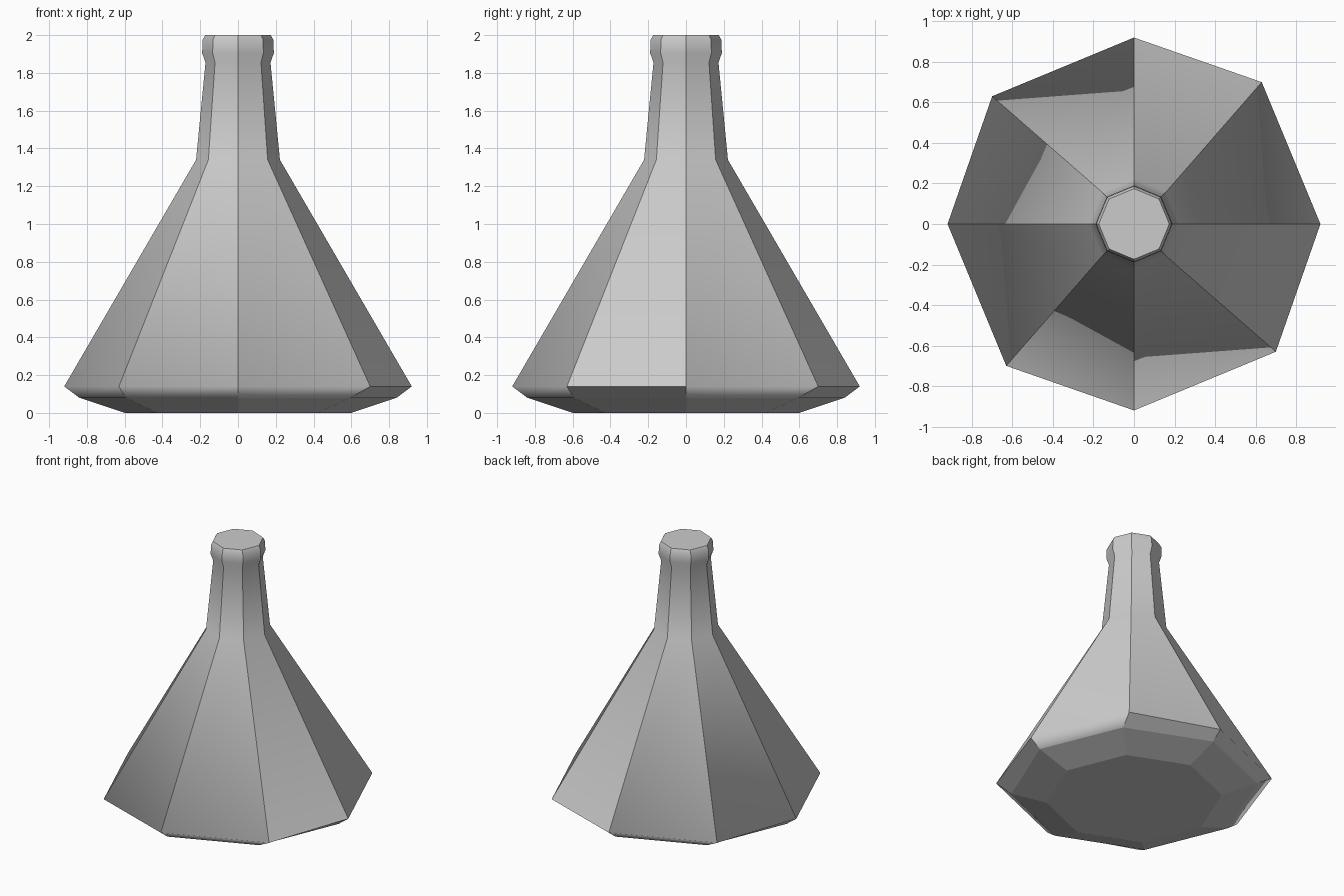
import bpy, bmesh, math

if "Cube" in bpy.data.objects:
    bpy.data.objects.remove(bpy.data.objects["Cube"])

# Profile of the flask: (radius, height)
profile = [(0.60, 0), (0.84, 0.08), (0.92, 0.14), (0.222, 1.34),
           (0.172, 1.855), (0.19, 1.905), (0.187, 1.975), (0.174, 2.0)]
SIDES, RIM = 8, 2

bm = bmesh.new()
rings = []
for k, (r, z) in enumerate(profile):
    ring = []
    for i in range(SIDES):
        a, rr = i * math.tau / SIDES, r
        # the widest rim has its diagonal corners slightly twisted outward
        if k == RIM and i % 2:
            a, rr = a + math.radians(3), 0.942
        ring.append(bm.verts.new((rr * math.cos(a), rr * math.sin(a), z)))
    rings.append(ring)

# Flat base and mouth
bm.faces.new(rings[0][::-1])
bm.faces.new(rings[-1])

# Walls: smooth along the height above the foot, crisp between sides
for k in range(len(rings) - 1):
    for i in range(SIDES):
        j = (i + 1) % SIDES
        lo, hi = rings[k], rings[k + 1]
        f = bm.faces.new((lo[i], lo[j], hi[j], hi[i]))
        f.smooth = k > 0
        bm.edges.get((lo[i], hi[i])).smooth = False

# Crisp edges at the mouth, foot and two rim segments
crisp = [(0, i) for i in range(SIDES)] + [(1, i) for i in range(SIDES)]
crisp += [(len(rings) - 1, i) for i in range(SIDES)] + [(RIM, 1), (RIM, 7)]
for k, i in crisp:
    bm.edges.get((rings[k][i], rings[k][(i + 1) % SIDES])).smooth = False

bmesh.ops.recalc_face_normals(bm, faces=bm.faces[:])
mesh = bpy.data.meshes.new("flask_body")
bm.to_mesh(mesh)
bm.free()
bpy.context.collection.objects.link(bpy.data.objects.new("flask_body", mesh))
